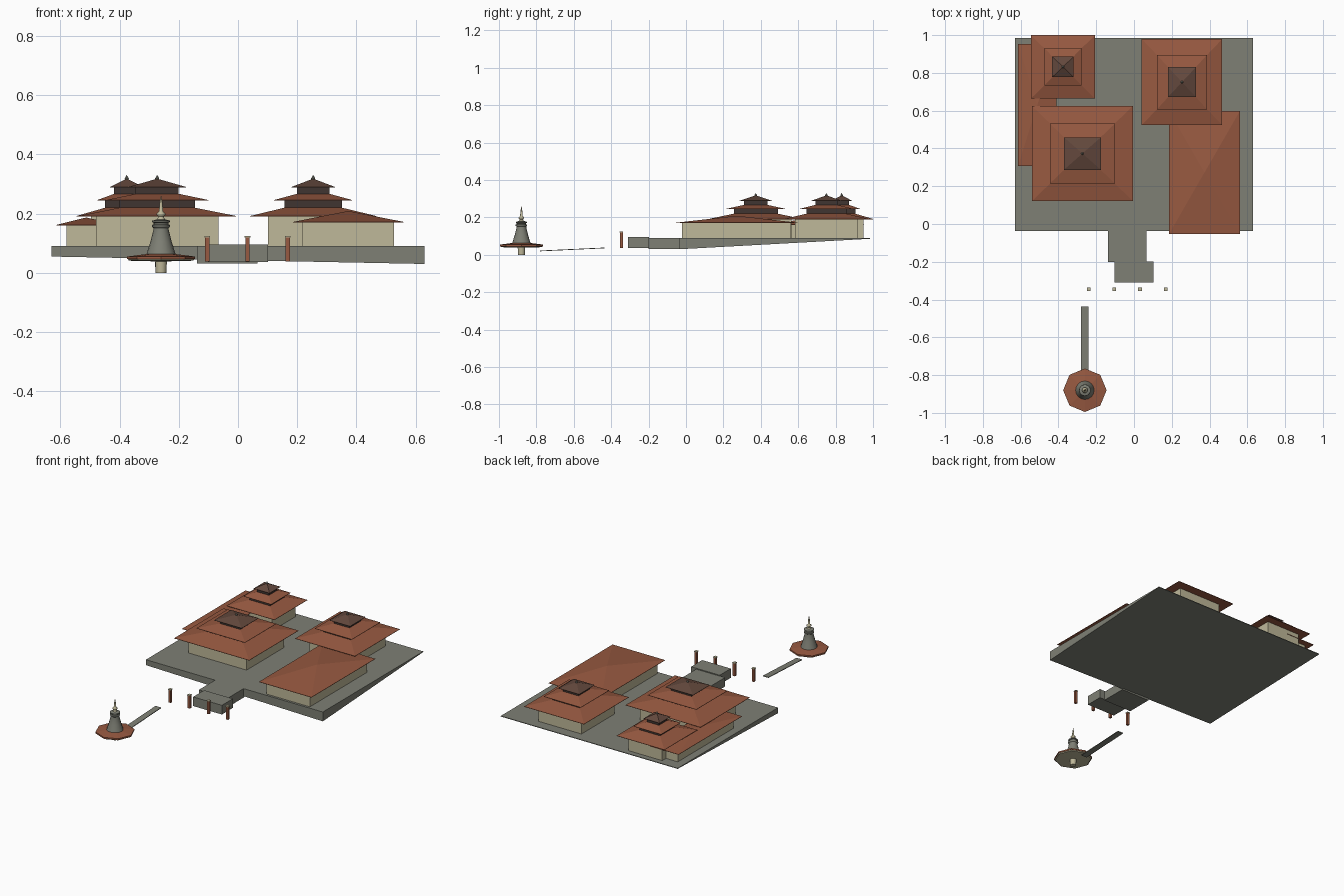
import bpy, bmesh, math

if "Cube" in bpy.data.objects:
    bpy.data.objects.remove(bpy.data.objects["Cube"])


def material(name, rgb):
    m = bpy.data.materials.new(name)
    m.diffuse_color = (*rgb, 1)
    m.use_nodes = True
    m.node_tree.nodes["Principled BSDF"].inputs["Base Color"].default_value = m.diffuse_color
    return m


STONE = material("grey_stone", (0.21, 0.215, 0.178))
ROOF = material("red_roof_tile", (0.31, 0.10, 0.052))
CREAM = material("cream_wall", (0.52, 0.48, 0.32))
DARK = material("dark_timber", (0.05, 0.036, 0.031))
BROWN = material("brown_top_roof", (0.125, 0.065, 0.046))


def loft(name, rings, mat):
    """Join equal-length rings of points with quads and cap both ends."""
    bm = bmesh.new()
    vs = [[bm.verts.new(p) for p in r] for r in rings]
    n = len(vs[0])
    for a, b in zip(vs, vs[1:]):
        for i in range(n):
            j = (i + 1) % n
            bm.faces.new((a[i], a[j], b[j], b[i]))
    bm.faces.new(vs[0][::-1])
    bm.faces.new(vs[-1])
    bmesh.ops.remove_doubles(bm, verts=bm.verts, dist=1e-5)
    bmesh.ops.recalc_face_normals(bm, faces=bm.faces)
    me = bpy.data.meshes.new(name)
    bm.to_mesh(me)
    bm.free()
    ob = bpy.data.objects.new(name, me)
    bpy.context.collection.objects.link(ob)
    me.materials.append(mat)
    return ob


def rect(cx, cy, hx, hy, z):
    return [(cx - hx, cy - hy, z), (cx + hx, cy - hy, z),
            (cx + hx, cy + hy, z), (cx - hx, cy + hy, z)]


def box(name, x0, x1, y0, y1, z0, z1, mat):
    c = ((x0 + x1) / 2, (y0 + y1) / 2, (x1 - x0) / 2, (y1 - y0) / 2)
    return loft(name, [rect(*c, z0), rect(*c, z1)], mat)


def lathe(name, cx, cy, profile, n, mat, smooth=False):
    rings = [[(cx + r * math.cos(2 * math.pi * i / n),
               cy + r * math.sin(2 * math.pi * i / n), z) for i in range(n)]
             for r, z in profile]
    ob = loft(name, rings, mat)
    if smooth:
        bpy.context.view_layer.objects.active = ob
        ob.select_set(True)
        bpy.ops.object.shade_smooth_by_angle(angle=math.radians(50))
        ob.select_set(False)
    return ob


def hip_roof(name, cx, cy, hx, hy, z0, z1, mat, tx=0.0005, ty=0.0005):
    return loft(name, [rect(cx, cy, hx, hy, z0), rect(cx, cy, hx, hy, z0 + 0.002),
                       rect(cx, cy, tx, ty, z1)], mat)


G = 0.09  # courtyard level


# Three-tiered temples
def temple(name, cx, cy, tiers, over):
    (ax, ay), (bx, by), (tx, ty) = tiers
    k = 0.74
    box(name + "_wall", cx - ax + over, cx + ax - over,
        cy - ay + over, cy + ay - over, G - 0.002, 0.194, CREAM)
    hip_roof(name + "_lower_roof", cx, cy, ax, ay, 0.19, 0.22, ROOF, bx * k, by * k)
    box(name + "_middle_storey", cx - bx * k, cx + bx * k,
        cy - by * k, cy + by * k, 0.21, 0.248, DARK)
    hip_roof(name + "_middle_roof", cx, cy, bx, by, 0.244, 0.267, ROOF, tx * k, ty * k)
    box(name + "_top_storey", cx - tx * k, cx + tx * k,
        cy - ty * k, cy + ty * k, 0.26, 0.292, DARK)
    hip_roof(name + "_top_roof", cx, cy, tx, ty, 0.288, 0.318, BROWN)
    lathe(name + "_finial", cx, cy, [(0.006, 0.311), (0.007, 0.319), (0.0005, 0.33)],
          8, STONE)


temple("main_temple", -0.273, 0.373, [(0.267, 0.251), (0.173, 0.159), (0.098, 0.086)], 0.06)
temple("rear_left_temple", -0.376, 0.832, [(0.17, 0.168), (0.099, 0.099), (0.057, 0.055)], 0.05)
temple("rear_right_temple", 0.254, 0.751, [(0.213, 0.228), (0.132, 0.144), (0.074, 0.079)], 0.06)

# Low halls with one hipped roof
box("right_hall_wall", 0.217, 0.527, -0.022, 0.558, G - 0.002, 0.174, CREAM)
hip_roof("right_hall_roof", 0.373, 0.272, 0.187, 0.325, 0.17, 0.209, ROOF)
box("left_hall_wall", -0.58, -0.44, 0.345, 0.912, G - 0.002, 0.164, CREAM)
hip_roof("left_hall_roof", -0.512, 0.63, 0.102, 0.323, 0.16, 0.187, ROOF)

# Courtyard on sloping ground, thinning out to the back
loft("courtyard", [
    [(-0.63, -0.037, 0.055), (0.63, -0.037, 0.03), (0.63, 0.985, 0.086), (-0.63, 0.985, 0.086)],
    rect(0, 0.474, 0.63, 0.511, G)], STONE)
box("entrance_walk", -0.138, 0.066, -0.2, -0.03, 0.032, G, STONE)
box("entrance_terrace", -0.102, 0.102, -0.31, -0.198, 0.037, 0.096, STONE)

# Row of gate pillars with cream caps
for i in range(4):
    x, y = -0.24 + 0.136 * i, -0.345
    box(f"pillar_{i+1}", x - 0.0075, x + 0.0075, y - 0.0075, y + 0.0075, 0.038, 0.12, ROOF)
    box(f"pillar_cap_{i+1}", x - 0.0095, x + 0.0095, y - 0.0095, y + 0.0095, 0.119, 0.124, CREAM)

# Path to the shrine
loft("shrine_path", [
    [(-0.281, -0.78, 0.019), (-0.241, -0.78, 0.019), (-0.241, -0.437, 0.035), (-0.281, -0.437, 0.035)],
    [(-0.281, -0.78, 0.023), (-0.241, -0.78, 0.023), (-0.241, -0.437, 0.039), (-0.281, -0.437, 0.039)]],
    STONE)

# Bell-shaped shrine on an octagonal roof
SX, SY = -0.26, -0.88
lathe("shrine_post", SX, SY, [(0.018, 0), (0.02, 0.045)], 12, CREAM, True)
lathe("shrine_soffit", SX, SY, [(0.03, 0.039), (0.108, 0.041), (0.113, 0.047)], 8, CREAM)
lathe("shrine_roof", SX, SY, [(0.115, 0.046), (0.115, 0.055), (0.045, 0.064)], 8, ROOF)
lathe("shrine_bell", SX, SY, [(0.05, 0.06), (0.047, 0.07), (0.036, 0.105), (0.026, 0.145),
                              (0.026, 0.152)], 16, STONE, True)
lathe("shrine_collar", SX, SY, [(0.024, 0.15), (0.031, 0.156), (0.031, 0.161), (0.025, 0.164),
                                (0.025, 0.169), (0.03, 0.172), (0.03, 0.176), (0.014, 0.181)],
      16, STONE, True)
lathe("shrine_spire", SX, SY, [(0.014, 0.178), (0.009, 0.19), (0.015, 0.196), (0.015, 0.2),
                               (0.007, 0.208), (0.005, 0.235), (0.0006, 0.26)],
      12, CREAM, True)
